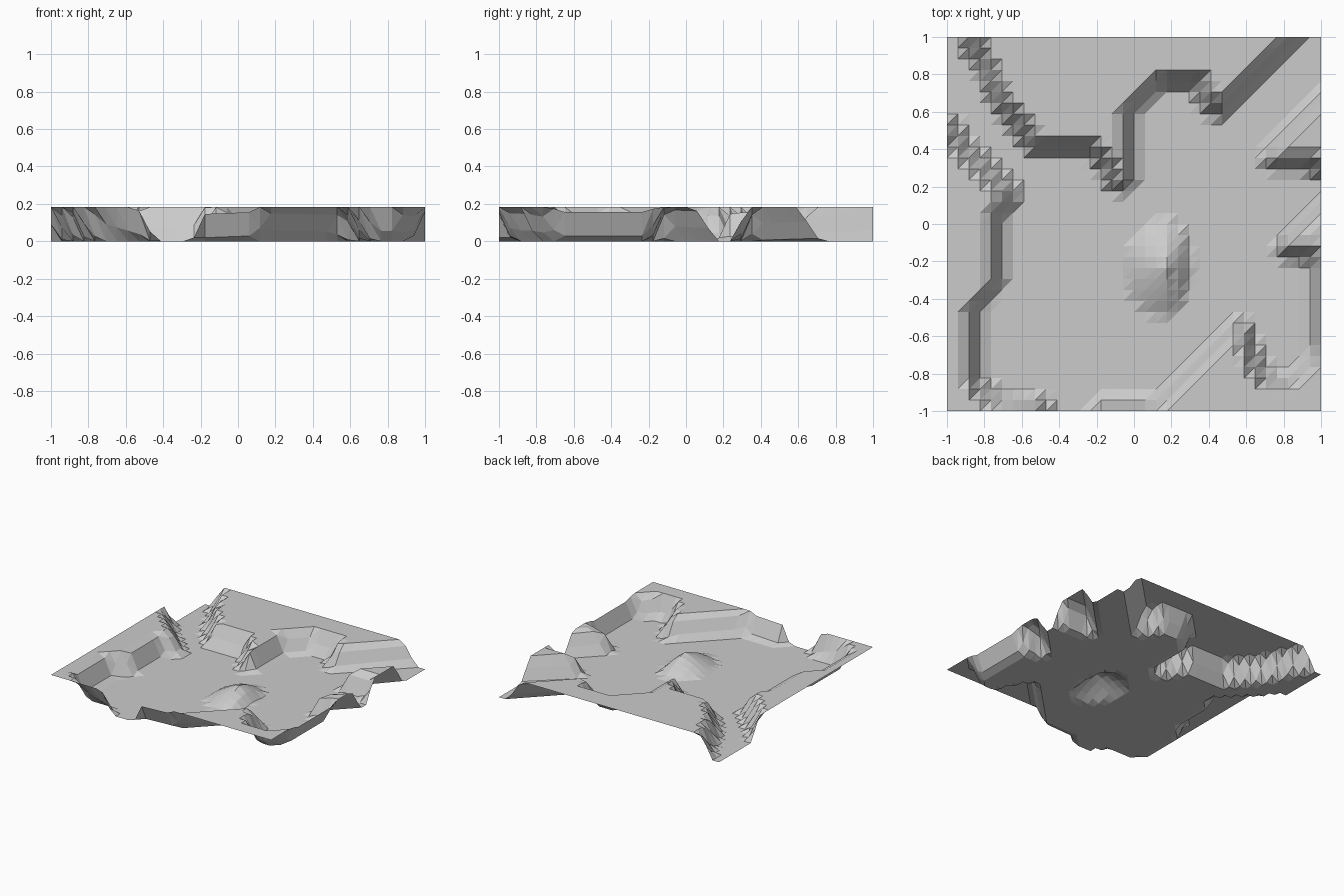
import bpy, bmesh
from mathutils import Vector
from mathutils.geometry import intersect_point_line

if "Cube" in bpy.data.objects:
    bpy.data.objects.remove(bpy.data.objects["Cube"])

CELLS = 34      # grid squares per side
TOP = 0.183     # plateau height
RAMP = 0.085    # horizontal width of the cliffs

# Outlines of the raised plateaus (mid-height line of each cliff)
back_plateau = [(-.95, 1.2), (-.88, .97), (-.82, .91), (-.765, .76), (-.706, .64), (-.59, .5),
                (-.53, .415), (-.235, .415), (-.15, .32), (-.085, .21), (-.03, .21),
                (-.03, .6), (.14, .77), (.35, .77), (.39, .66), (.45, .6), (.86, 1), (1.06, 1.2)]
left_plateau = [(-1.2, .62), (-.98, .52), (-.91, .4), (-.82, .32), (-.65, .15), (-.735, .05),
                (-.735, -.32), (-.855, -.45), (-.855, -.85), (-.8, -.9), (-.71, -.94),
                (-.5, -.97), (-.42, -1.2), (-1.2, -1.2)]
right_plateau = [(-.22, -1.2), (-.2, -.975), (.08, -.97), (.14, -.94), (.53, -.555), (.59, -.57),
                 (.62, -.68), (.66, -.77), (.73, -.84), (.83, -.84), (.94, -.74), (.97, -.68),
                 (.97, -.2), (.92, -.15), (.8, -.145), (.8, -.09), (1.2, .3), (1.2, -1.2)]
side_spur = [(.73, .33), (.73, .38), (1.2, .86), (1.2, .2), (.97, .3), (.94, .33)]


def signed_distance(p, poly):
    inside, best = False, 9.0
    for a, b in zip(poly, poly[1:] + poly[:1]):
        if (a[1] > p.y) != (b[1] > p.y) and p.x < (b[0] - a[0]) * (p.y - a[1]) / (b[1] - a[1]) + a[0]:
            inside = not inside
        va, vb = Vector(a), Vector(b)
        t = max(0, min(1, intersect_point_line(p, va, vb)[1]))
        best = min(best, (p - va.lerp(vb, t)).length)
    return best if inside else -best


def mound(p):
    # small hill: gentle on the left, steep on the right
    dx, dy = p.x - .17, p.y + .22
    rx = .22 if dx < 0 else .13
    ry = .24 if dy > 0 else .27
    return .125 * max(0, 1 - ((dx / rx) ** 2 + (dy / ry) ** 2) ** .5) ** .8


def height(p):
    d = max(signed_distance(p, s) for s in (back_plateau, left_plateau, right_plateau, side_spur))
    return max(TOP * max(0, min(1, .5 + d / RAMP)), mound(p))


# Terrain sheet, every square split along the same diagonal
bm = bmesh.new()
n = CELLS + 1
grid = []
for j in range(n):
    for i in range(n):
        p = Vector((-1 + 2 * i / CELLS, -1 + 2 * j / CELLS))
        grid.append(bm.verts.new((p.x, p.y, height(p))))
for j in range(CELLS):
    for i in range(CELLS):
        a, b = grid[j * n + i], grid[j * n + i + 1]
        c, d = grid[(j + 1) * n + i + 1], grid[(j + 1) * n + i]
        bm.faces.new((a, b, c))
        bm.faces.new((a, c, d))
mesh = bpy.data.meshes.new("terrain")
bm.to_mesh(mesh)
bm.free()
bpy.context.collection.objects.link(bpy.data.objects.new("terrain", mesh))
